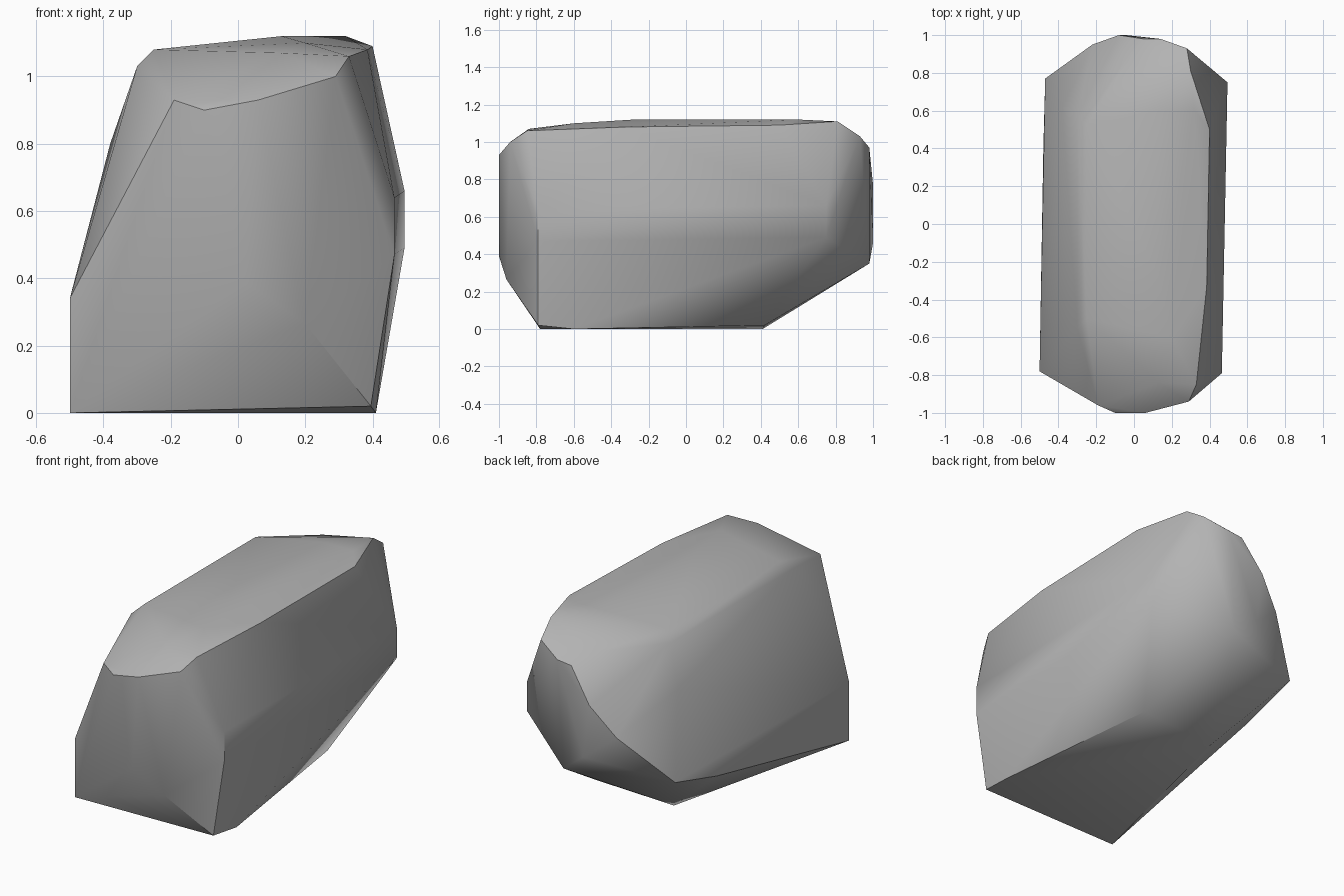
import bpy, bmesh
from math import radians
from mathutils import Vector

cube = bpy.data.objects.get("Cube")
if cube:
    bpy.data.objects.remove(cube, do_unlink=True)

# Single stone colour
grey = bpy.data.materials.new("stone grey")
grey.use_nodes = True
grey.diffuse_color = (0.45, 0.45, 0.45, 1)
grey.node_tree.nodes["Principled BSDF"].inputs["Base Color"].default_value = grey.diffuse_color

# Corner points of the boulder, grouped by region
underside = [(-.5, -.78, 0), (.395, -.79, .02), (.41, -.6, 0),
             (.28, .42, .02), (-.21, .41, 0)]
front_end = [(.2, -.96, .265), (.02, -1, .39), (-.1, -1, .9),
             (.06, -1, .93), (.29, -.94, 1), (-.19, -.96, .93)]
flanks = [(-.5, -.78, .34), (.465, -.79, .47), (.465, -.79, .64),
          (.495, .75, .49), (.495, .75, .66), (-.47, .77, .34), (-.48, .4, .24)]
back_end = [(.1, .98, .35), (-.04, 1, .46), (-.08, 1, .77), (.05, .98, .96),
            (.14, .98, .97), (.28, .93, 1.03), (-.22, .95, .6), (-.38, .62, .8)]
crown = [(-.3, -.55, 1.03), (-.25, -.5, 1.08), (-.3, .57, 1.03), (-.25, .52, 1.08),
         (.13, -.84, 1.07), (.33, -.85, 1.06), (.2, -.6, 1.1), (.13, -.28, 1.12),
         (.385, -.33, 1.08), (.4, .5, 1.09), (.32, .6, 1.12), (.13, .6, 1.12),
         (.3, .81, 1.11), (-.05, .85, 1.02)]

# Boulder: tight skin around the corners
bm = bmesh.new()
for p in underside + front_end + flanks + back_end + crown:
    bm.verts.new(Vector(p))
hull = bmesh.ops.convex_hull(bm, input=bm.verts[:])
loose = {v for v in hull["geom_interior"] + hull["geom_unused"]
         if isinstance(v, bmesh.types.BMVert)}
bmesh.ops.delete(bm, geom=list(loose), context="VERTS")
bmesh.ops.recalc_face_normals(bm, faces=bm.faces[:])

mesh = bpy.data.meshes.new("boulder")
bm.to_mesh(mesh)
bm.free()
mesh.materials.append(grey)
boulder = bpy.data.objects.new("boulder", mesh)
bpy.context.collection.objects.link(boulder)

# Soft shading with the hard breaks kept
bpy.context.view_layer.objects.active = boulder
boulder.select_set(True)
bpy.ops.object.shade_smooth_by_angle(angle=radians(40))
